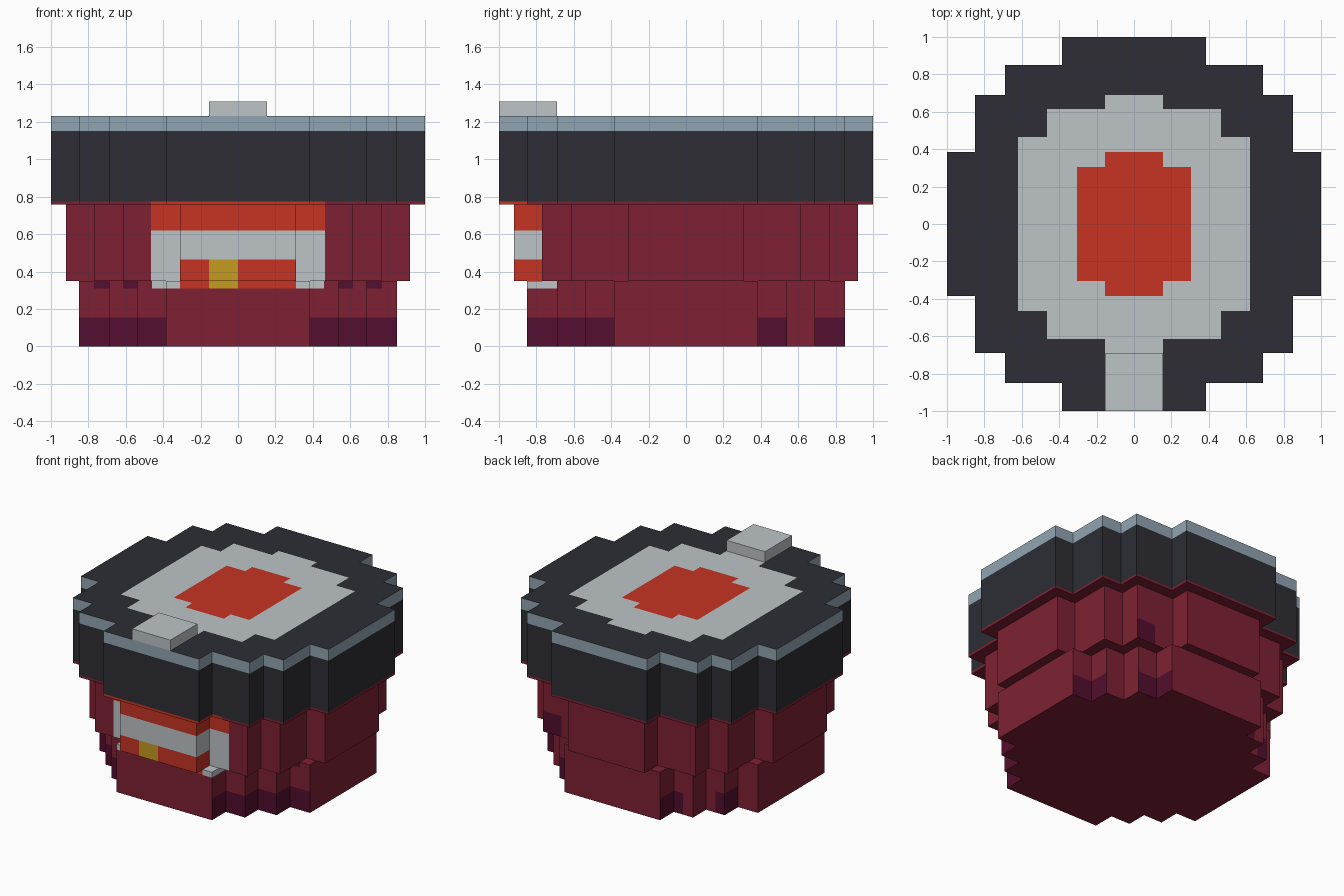
import bpy
import bmesh
from mathutils import Vector

if "Cube" in bpy.data.objects:
    bpy.data.objects.remove(bpy.data.objects["Cube"], do_unlink=True)


def linear(channel):
    value = channel / 255
    return value / 12.92 if value <= 0.04045 else ((value + 0.055) / 1.055) ** 2.4


PALETTE = {
    "charcoal": (45, 45, 53),
    "pale_grey": (190, 196, 199),
    "orange_red": (198, 52, 34),
    "maroon": (126, 33, 51),
    "deep_purple": (84, 14, 46),
    "blue_grey": (145, 165, 178),
    "mustard": (197, 155, 32),
}
NAMES = list(PALETTE)
MATERIALS = []
for name, rgb in PALETTE.items():
    mat = bpy.data.materials.new(name)
    mat.use_nodes = True
    color = [linear(c) for c in rgb] + [1]
    mat.diffuse_color = color
    shader = mat.node_tree.nodes["Principled BSDF"]
    shader.inputs["Base Color"].default_value = color
    shader.inputs["Roughness"].default_value = 0.8
    MATERIALS.append(mat)


def stepped_outline(steps):
    """Mirror one stepped corner into a full outline."""
    corner = []
    for i, (x, y) in enumerate(steps):
        corner.append((x, y))
        if i + 1 < len(steps):
            corner.append((steps[i + 1][0], y))
    left = [(-x, y) for x, y in reversed(corner)]
    upper = corner + left
    return upper + [(x, -y) for x, y in reversed(upper)]


def make_prism(name, outline, bottom, top, rule, cuts):
    """Extrude an outline, cut it along axis planes and colour it by rule."""
    bm = bmesh.new()
    base = bm.faces.new([bm.verts.new((x, y, bottom)) for x, y in outline])
    side = bmesh.ops.extrude_face_region(bm, geom=[base])["geom"]
    verts = [v for v in side if isinstance(v, bmesh.types.BMVert)]
    bmesh.ops.translate(bm, verts=verts, vec=(0, 0, top - bottom))
    bmesh.ops.recalc_face_normals(bm, faces=bm.faces)
    bmesh.ops.triangulate(bm, faces=bm.faces[:])
    for axis, positions in enumerate(cuts):
        normal = Vector((0, 0, 0))
        normal[axis] = 1
        for p in positions:
            bmesh.ops.bisect_plane(bm, geom=bm.verts[:] + bm.edges[:] + bm.faces[:],
                                   plane_co=normal * p, plane_no=normal)
    bm.normal_update()
    for face in bm.faces:
        color = rule(face.calc_center_median(), face.normal)
        face.material_index = NAMES.index(color)
    mesh = bpy.data.meshes.new(name)
    bm.to_mesh(mesh)
    bm.free()
    for mat in MATERIALS:
        mesh.materials.append(mat)
    obj = bpy.data.objects.new(name, mesh)
    bpy.context.scene.collection.objects.link(obj)
    return obj


def both(values):
    return [s * v for v in values for s in (-1, 1)]


def front_panel(c):
    """Banded front panel wrapping over every tier; None outside it."""
    if c.y > -0.68 or abs(c.x) > 0.465 or not 0.31 < c.z < 0.775:
        return None
    if c.z > 0.62:
        return "orange_red"
    if c.z > 0.465 or abs(c.x) > 0.315:
        return "pale_grey"
    return "mustard" if -0.155 < c.x < 0 else "orange_red"


def base_rule(c, n):
    x, y = abs(c.x), c.y
    if abs(n.z) > 0.5:
        return front_panel(c) or "maroon"
    if front_panel(c):
        return front_panel(c)
    if c.z < 0.155:
        # Dark feet at the stepped corners
        if y < -0.38 and x > 0.375 and (x < 0.84 or y < -0.39):
            return "deep_purple"
        if y > 0.375 and abs(n.x) > 0.5 and not 0.5 < x < 0.6:
            return "deep_purple"
        if n.y > 0.5:
            near_inner = 0.6 < y < 0.75 and x < 0.46
            near_outer = 0.5 < y < 0.6 and x > 0.615
            if near_inner or (near_outer and c.x < 0):
                return "deep_purple"
            if c.x > 0 and (0.6 < y < 0.75 or (y < 0.4 and x > 0.69)):
                return "deep_purple"
    # Small dark marks under the ledge
    if c.z > 0.31 and n.y < -0.5:
        if 0.54 < x < 0.615 or 0.69 < x < 0.77:
            return "deep_purple"
    return "maroon"


def body_rule(c, n):
    if front_panel(c):
        return front_panel(c)
    # Single dark patch on the back
    if n.y > 0.5 and 0.7 < c.y < 0.8 and c.x > 0.46 and c.z < 0.5:
        return "deep_purple"
    return "maroon"


def cap_rule(c, n):
    x, y = abs(c.x), abs(c.y)
    if n.z > 0.5:
        # Concentric stepped target on the top
        if (x < 0.305 and y < 0.305) or (x < 0.155 and y < 0.385):
            return "orange_red"
        if (x < 0.62 and y < 0.465) or (x < 0.465 and y < 0.615) or (x < 0.155 and y < 0.69):
            return "pale_grey"
        return "charcoal"
    if c.z < 0.775:
        return front_panel(c) or "maroon"
    return "charcoal" if c.z < 1.15 else "blue_grey"


# Lower base
make_prism("base", stepped_outline([(0.85, 0.385), (0.69, 0.54), (0.54, 0.69), (0.385, 0.85)]),
           0, 0.35, base_rule,
           (both([0.31, 0.46, 0.615, 0.77]) + [-0.155, 0], [-0.68], [0.155, 0.31]))

# Middle body with the front panel
make_prism("body", stepped_outline([(0.92, 0.31), (0.77, 0.615), (0.615, 0.77), (0.31, 0.92)]),
           0.35, 0.757, body_rule,
           (both([0.465]) + [-0.155, 0], [-0.68], [0.465, 0.5, 0.62]))

# Overhanging cap
make_prism("cap", stepped_outline([(1, 0.385), (0.85, 0.69), (0.69, 0.85), (0.385, 1)]),
           0.757, 1.232, cap_rule,
           (both([0.155, 0.305, 0.465, 0.62]), both([0.305, 0.385, 0.465, 0.615, 0.69]),
            [0.775, 1.15]))

# Raised tab at the front of the cap
make_prism("front_tab", [(-0.155, -1), (0.155, -1), (0.155, -0.69), (-0.155, -0.69)],
           1.232, 1.31, lambda c, n: "pale_grey", ([], [], []))
